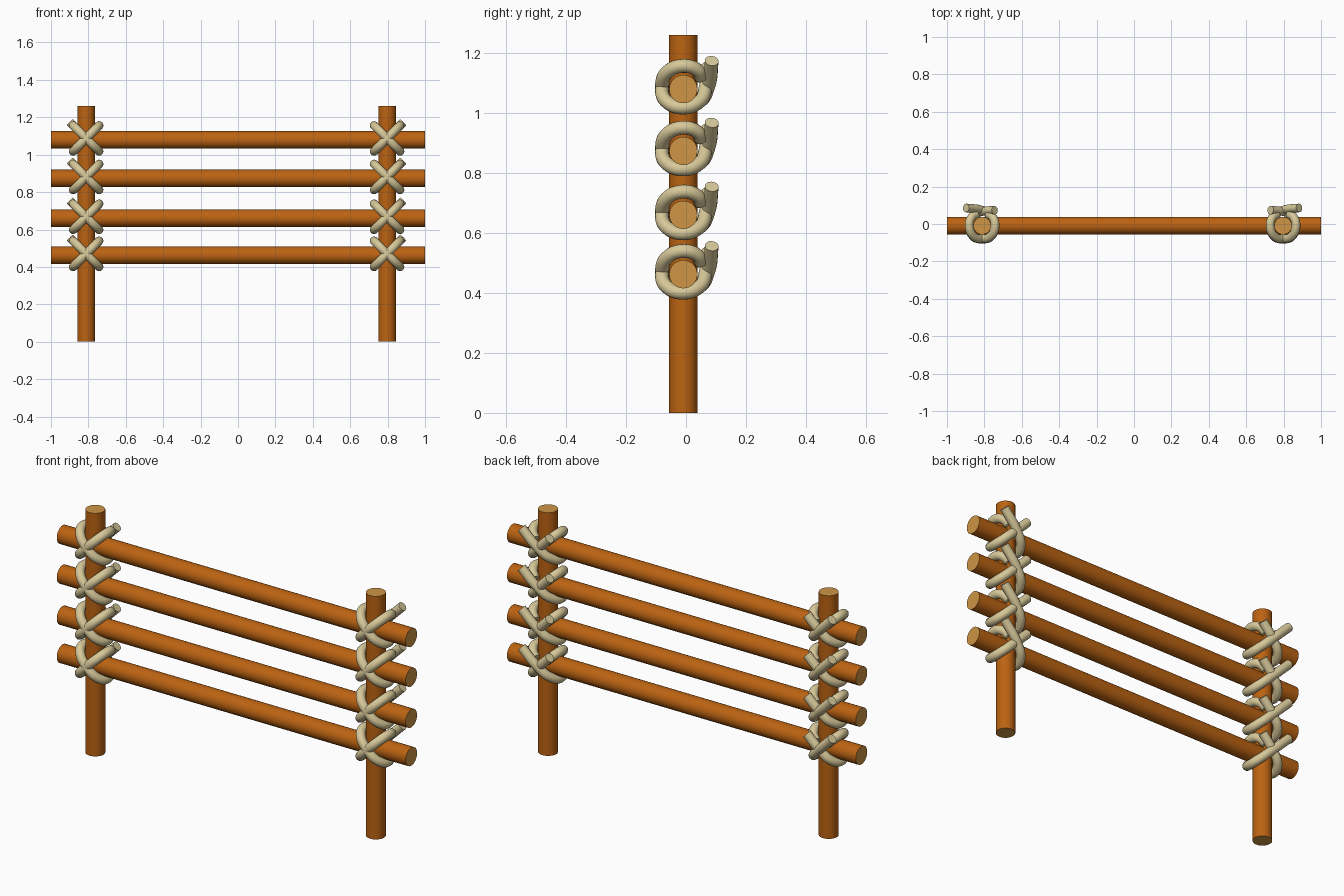
import bpy, math

if "Cube" in bpy.data.objects:
    bpy.data.objects.remove(bpy.data.objects["Cube"])

def material(name, rgb):
    m = bpy.data.materials.new(name)
    m.diffuse_color = (*rgb, 1)
    m.use_nodes = True
    m.node_tree.nodes["Principled BSDF"].inputs["Base Color"].default_value = m.diffuse_color
    return m

BARK = material("bark", (0.50, 0.125, 0.006))
CUT = material("cut_wood", (0.62, 0.30, 0.06))
ROPE = material("rope", (0.68, 0.58, 0.32))

Y = -0.009           # shared depth of posts and rails
POLE_R = 0.047
POST_X = {"left": -0.812, "right": 0.797}
RAIL_Z = [0.462, 0.66, 0.873, 1.079]

def pole(name, length, loc, rot=(0, 0, 0)):
    """Round pole with lighter cut ends."""
    bpy.ops.mesh.primitive_cylinder_add(vertices=32, radius=POLE_R, depth=length,
                                        location=loc, rotation=rot)
    ob = bpy.context.object
    ob.name = name
    ob.data.materials.append(BARK)
    ob.data.materials.append(CUT)
    for p in ob.data.polygons:
        if len(p.vertices) > 4:
            p.material_index = 1
    bpy.ops.object.shade_smooth_by_angle(angle=math.radians(40))

# Loop profile in its tilted plane: (distance up the diagonal, depth y)
LOOP = [(0.045, 0.052), (0.080, 0.036), (0.098, -0.012), (0.068, -0.063),
        (0.0, -0.080), (-0.068, -0.066), (-0.098, -0.014), (-0.070, 0.045)]
TAILS = {"outer": [(0.0, 0.074), (0.122, 0.086)],
         "inner": [(0.0, 0.066), (0.095, 0.074)]}

def rope(name, x, z, side, tail):
    """One diagonal rope turn with a loose tail at the back."""
    cu = bpy.data.curves.new(name, 'CURVE')
    cu.dimensions = '3D'
    cu.bevel_depth = 0.023
    cu.bevel_resolution = 6
    cu.resolution_u = 8
    cu.use_fill_caps = True
    pts = LOOP + tail
    sp = cu.splines.new('BEZIER')
    sp.bezier_points.add(len(pts) - 1)
    k = math.sqrt(0.5)
    for bp, (d, y) in zip(sp.bezier_points, pts):
        bp.co = (side * d * k, y, d * k)
        bp.handle_left_type = bp.handle_right_type = 'AUTO'
    cu.materials.append(ROPE)
    ob = bpy.data.objects.new(name, cu)
    ob.location = (x, 0, z)
    bpy.context.collection.objects.link(ob)
    bpy.ops.object.select_all(action='DESELECT')
    ob.select_set(True)
    bpy.context.view_layer.objects.active = ob
    bpy.ops.object.convert(target='MESH')
    bpy.ops.object.shade_smooth_by_angle(angle=math.radians(40))

# Posts
for side, x in POST_X.items():
    pole(f"{side}_post", 1.26, (x, Y, 0.63))

# Rails and the crossed lashings at every joint
for i, z in enumerate(RAIL_Z, 1):
    pole(f"rail_{i}", 2.0, (0, Y, z), (0, math.pi / 2, 0))
    for side, x in POST_X.items():
        out = 1 if x > 0 else -1
        rope(f"{side}_lashing_{i}_outer", x, z + 0.008, out, TAILS["outer"])
        rope(f"{side}_lashing_{i}_inner", x, z + 0.008, -out, TAILS["inner"])
